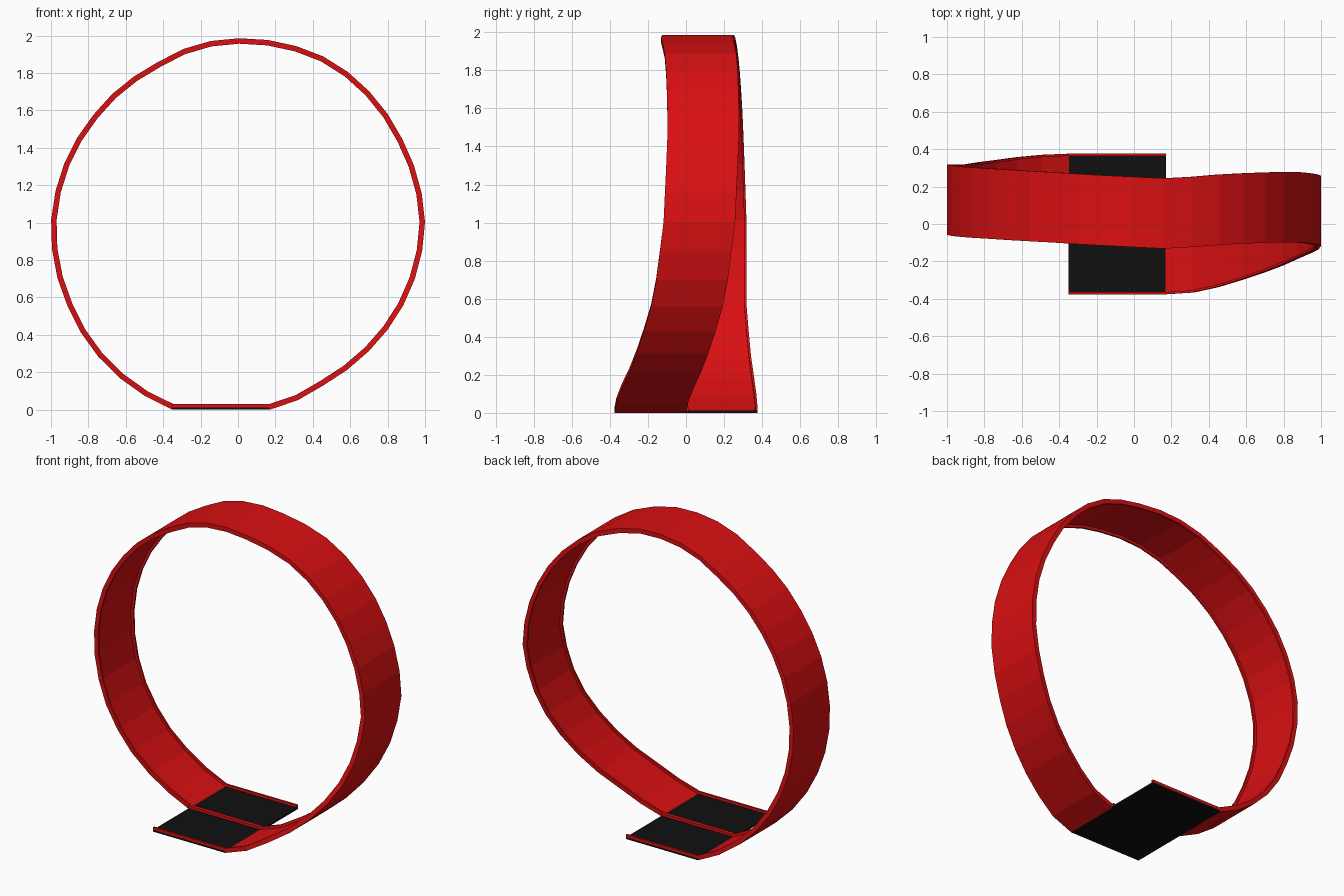
import bpy, bmesh, math
from mathutils import Vector

default = bpy.data.objects.get("Cube")
if default:
    bpy.data.objects.remove(default, do_unlink=True)

HALF = 0.188      # half the track width
FLOOR = 0.012     # floor thickness
LIP = 0.029       # total height of the edge lips
LIP_W = 0.012     # lip width
SEGMENTS = 37


def make_material(name, color):
    mat = bpy.data.materials.new(name)
    mat.use_nodes = True
    mat.diffuse_color = color
    mat.node_tree.nodes["Principled BSDF"].inputs["Base Color"].default_value = color
    return mat


red = make_material("track red", (0.70, 0.005, 0.006, 1))
black = make_material("plate black", (0.005, 0.005, 0.005, 1))

# Loop guide: angle from the bottom, radius, sideways drift
KEYS = [
    (9.65, 1.014, -.188), (16, 1.01, -.185), (24, .985, -.165),
    (33, .98, -.125), (48, .981, -.06), (67, .99, .02), (90, 1, .07),
    (115, .985, .09), (130, .99, .09), (150, 1, .08), (169, .99, .055),
    (193, .98, .075), (208, .957, .09), (235, .965, .11), (270, 1, .13),
    (296, 1.015, .13), (313, 1.035, .152), (329, 1.05, .18),
    (340.7, 1.06, .188),
]


def guide(angle):
    """Point on the outer surface of the loop at an angle in degrees."""
    for (a, ra, ya), (b, rb, yb) in zip(KEYS, KEYS[1:]):
        if angle <= b:
            break
    t = min(1, (angle - a) / (b - a))
    r = ra + (rb - ra) * t
    rad = math.radians(angle)
    return Vector((r * math.sin(rad), ya + (yb - ya) * t,
                   max(0, 1 - r * math.cos(rad))))


# Whole path: entry straight, loop, exit straight
first, last = KEYS[0][0], KEYS[-1][0]
loop = [guide(first + (last - first) * i / SEGMENTS) for i in range(SEGMENTS + 1)]
loop[0].z = loop[-1].z = 0
entry = Vector((loop[-1].x, -HALF, 0))
exit_end = Vector((loop[0].x, HALF, 0))
path = [entry] + loop + [exit_end]


def inward(a, b):
    d = b - a
    return Vector((-d.z, 0, d.x)).normalized()


def mitre(i):
    """Inward offset at a path point, lengthened at corners."""
    n1 = inward(path[max(i - 1, 0)], path[max(i, 1)])
    end = len(path) - 1
    n2 = inward(path[min(i, end - 1)], path[min(i + 1, end)])
    n = (n1 + n2).normalized()
    return n / n.dot(n1)


def sweep(name, start, stop, y0, y1, h0, h1, mat):
    """Sweep a rectangular section along part of the path."""
    bm = bmesh.new()
    rings = []
    for i in range(start, stop + 1):
        n = mitre(i)
        rings.append([bm.verts.new(path[i] + Vector((0, y, 0)) + n * h)
                      for y, h in ((y0, h0), (y1, h0), (y1, h1), (y0, h1))])
    for a, b in zip(rings, rings[1:]):
        for k in range(4):
            m = (k + 1) % 4
            bm.faces.new((a[k], a[m], b[m], b[k]))
    bm.faces.new(rings[0])
    bm.faces.new(rings[-1])
    bmesh.ops.recalc_face_normals(bm, faces=bm.faces)
    mesh = bpy.data.meshes.new(name)
    bm.to_mesh(mesh)
    bm.free()
    mesh.materials.append(mat)
    bpy.context.collection.objects.link(bpy.data.objects.new(name, mesh))


# Floors of the three sections
end = len(path) - 1
sweep("entry_plate", 0, 1, -HALF, HALF, 0, FLOOR, black)
sweep("loop_floor", 1, end - 1, -HALF, HALF, 0, FLOOR, red)
sweep("exit_plate", end - 1, end, -HALF, HALF, 0, FLOOR, black)

# Raised lips along both edges of the full track
sweep("front_lip", 0, end, -HALF, -HALF + LIP_W, FLOOR, LIP, red)
sweep("back_lip", 0, end, HALF - LIP_W, HALF, FLOOR, LIP, red)
